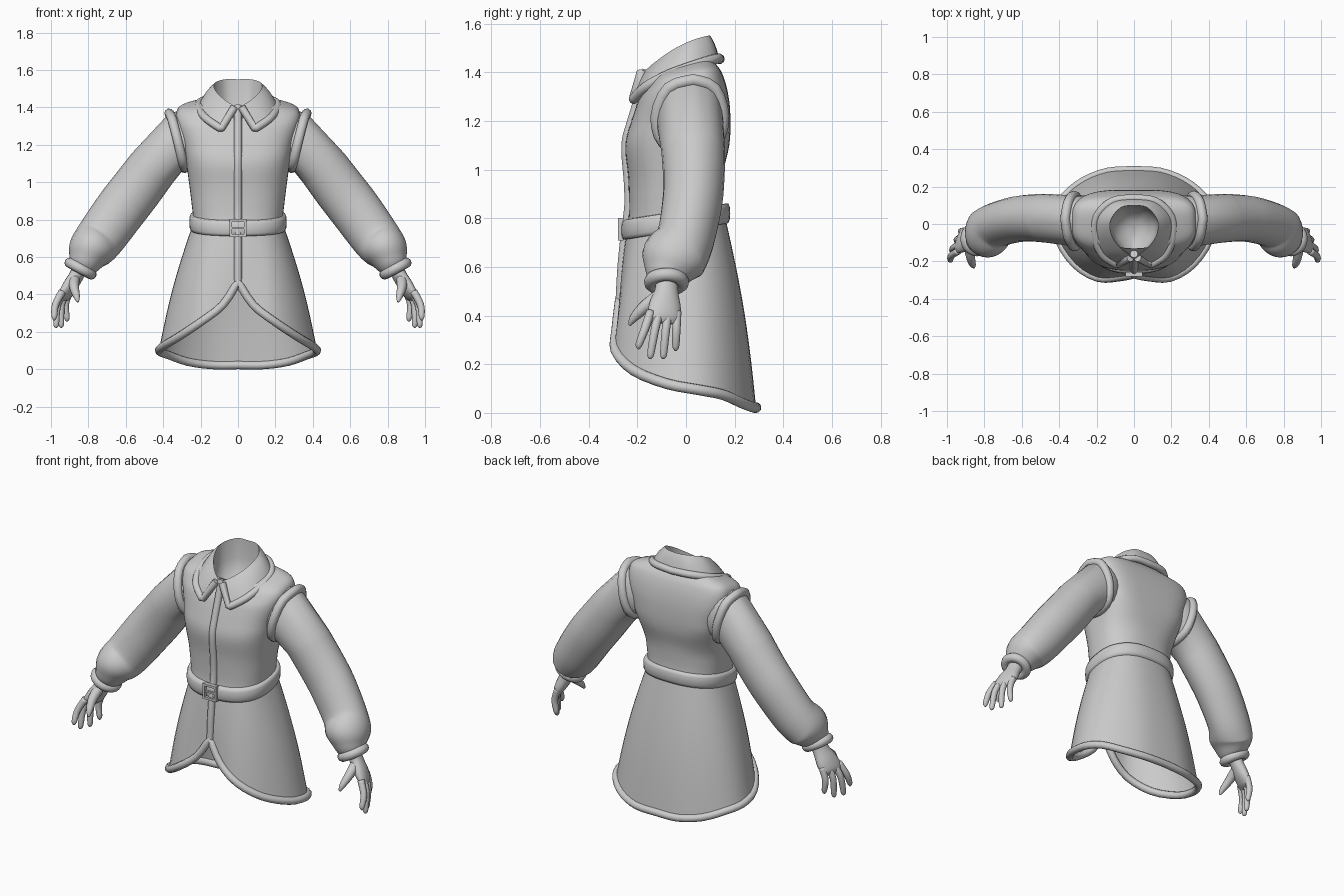
import bpy, bmesh
from math import sin, cos, pi
from mathutils import Vector

if "Cube" in bpy.data.objects:
    bpy.data.objects.remove(bpy.data.objects["Cube"])

GREY = (0.6, 0.6, 0.6, 1)
cloth = bpy.data.materials.new("plain_grey")
cloth.use_nodes = True
cloth.diffuse_color = GREY
cloth.node_tree.nodes["Principled BSDF"].inputs["Base Color"].default_value = GREY


def link(name, data):
    data.materials.append(cloth)
    ob = bpy.data.objects.new(name, data)
    bpy.context.collection.objects.link(ob)
    return ob


def smooth(pts, n=5):
    """Catmull-Rom sampling through tuples of any length."""
    out = []
    for i in range(len(pts) - 1):
        a, b, c, d = pts[max(i - 1, 0)], pts[i], pts[i + 1], pts[min(i + 2, len(pts) - 1)]
        for k in range(n):
            t = k / n
            out.append(tuple(0.5 * (2 * q + (r - p) * t + (2 * p - 5 * q + 4 * r - s) * t * t
                                    + (3 * q - p - 3 * r + s) * t ** 3)
                             for p, q, r, s in zip(a, b, c, d)))
    return out + [tuple(pts[-1])]


def flip(pts):
    return [(-p[0], *p[1:]) for p in pts]


def both_sides(half):
    """Closed loop from a half loop that starts and ends on the centre line."""
    return half + flip(half[-2:0:-1])


def loft(name, rings, closed=True, start_cap=False, end_cap=False):
    bm = bmesh.new()
    rows = [[bm.verts.new(p) for p in r] for r in rings]
    n = len(rows[0])
    for lo, hi in zip(rows, rows[1:]):
        for i in range(n if closed else n - 1):
            j = (i + 1) % n
            bm.faces.new((lo[i], lo[j], hi[j], hi[i]))
    if start_cap:
        bm.faces.new(rows[0])
    if end_cap:
        bm.faces.new(rows[-1])
    bmesh.ops.recalc_face_normals(bm, faces=bm.faces)
    me = bpy.data.meshes.new(name)
    bm.to_mesh(me)
    bm.free()
    me.shade_smooth()
    return link(name, me)


def limb(name, path, put, sides=16, n=5, start=(), wide=(0, 1, 0)):
    """Elliptical tube; path points are x, y, z, thickness, depth along wide."""
    path = smooth(path, n)
    cs = [Vector(p[:3]) for p in path]
    rings = list(start)
    for i, p in enumerate(path):
        t = (cs[min(i + 1, len(cs) - 1)] - cs[max(i - 1, 0)]).normalized()
        v = Vector(wide)
        v = (v - t * v.dot(t)).normalized()
        u = t.cross(v)
        rings.append([tuple(cs[i] + u * p[3] * cos(a) + v * p[4] * sin(a))
                      for a in (2 * pi * k / sides for k in range(sides))])
    return loft(name, [put(r) for r in rings], start_cap=True, end_cap=True)


def piping(name, pts, r, cyclic=False):
    cu = bpy.data.curves.new(name, "CURVE")
    cu.dimensions = "3D"
    cu.bevel_depth = r
    cu.bevel_resolution = 3
    cu.use_fill_caps = True
    sp = cu.splines.new("POLY")
    sp.points.add(len(pts) - 1)
    for q, p in zip(sp.points, pts):
        q.co = (*p, 1)
    sp.use_cyclic_u = cyclic
    return link(name, cu)


def box(name, loc, size):
    bm = bmesh.new()
    bmesh.ops.create_cube(bm, size=1)
    for v in bm.verts:
        v.co = Vector([c * s for c, s in zip(v.co, size)]) + Vector(loc)
    me = bpy.data.meshes.new(name)
    bm.to_mesh(me)
    bm.free()
    return link(name, me)


# Torso: rings of height, half width, front y, back y; squarer across the shoulders
HALF = 27


def body_ring(z, w, front, back, grow=0.0, lift=0.0):
    half = []
    mid, dep = (front + back) / 2, (back - front) / 2 + grow
    square = max(0, min(1, (z - 0.95) / 0.2, (1.44 - z) / 0.05))
    for i in range(HALF + 1):
        a = pi * i / HALF
        s, c = max(sin(a), 0), cos(a)
        e = 0.82 - square * (0.12 if c > 0 else 0.32)
        x = (w + grow) * s ** e
        y = mid - dep * abs(c) ** e * (1 if c > 0 else -1)
        shear = 0.16 * (y + 0.05) * max(0, (1.1 - z) / 0.32) + 0.3 * y * max(0, (z - 1.3) / 0.14)
        half.append((0 if i in (0, HALF) else x, y, z + shear + lift))
    return half


WAIST = (0.785, 0.237, -0.243, 0.158)
profile = [WAIST, (0.85, 0.244, -0.235, 0.15), (0.98, 0.26, -0.238, 0.155),
           (1.1, 0.277, -0.25, 0.178), (1.2, 0.295, -0.225, 0.183), (1.3, 0.325, -0.19, 0.175),
           (1.37, 0.33, -0.155, 0.15), (1.41, 0.29, -0.135, 0.12), (1.44, 0.17, -0.13, 0.1)]
loft("coat_body", [both_sides(body_ring(*p)) for p in smooth(profile, 4)])

# Skirt flares from the waist to a hem cut away at the front
hem = smooth([(0, -0.27, 0.47), (0.08, -0.285, 0.345), (0.195, -0.288, 0.255),
              (0.315, -0.215, 0.175), (0.405, -0.08, 0.12), (0.42, 0.05, 0.095),
              (0.37, 0.15, 0.075), (0.27, 0.23, 0.04), (0.14, 0.28, 0.022), (0, 0.288, 0.022)], 3)
top = body_ring(*WAIST)
rows = []
for k in range(13):
    t = k / 12
    row = []
    for i, (p, q) in enumerate(zip(top, hem)):
        v = Vector(p).lerp(Vector(q), t)
        a = pi * i / HALF
        bulge = 0.016 * sin(pi * t) * (1 - 0.7 * max(cos(a), 0))
        row.append((v.x + bulge * sin(a), v.y - bulge * cos(a), v.z))
    rows.append(both_sides(row))
loft("skirt", rows)
piping("hem_trim", both_sides(hem), 0.022, True)
piping("front_trim", smooth([(0, -0.16, 1.41), (0, -0.185, 1.32), (0, -0.222, 1.2),
                             (0, -0.246, 1.1), (0, -0.236, 0.95), (0, -0.234, 0.85),
                             (0, -0.248, 0.74), (0, -0.262, 0.6), (0, -0.27, 0.455)]), 0.021)

# Belt and square buckle
section = [(0, -0.042), (0.016, -0.04), (0.022, -0.025), (0.024, 0), (0.022, 0.025),
           (0.016, 0.04), (0, 0.042)]
loft("belt", [both_sides(body_ring(*WAIST, grow=g, lift=h)) for g, h in section])
for s in (-1, 1):
    box("buckle_side", (s * 0.038, -0.268, 0.755), (0.014, 0.024, 0.094))
    box("buckle_bar", (0, -0.268, 0.755 + s * 0.04), (0.09, 0.024, 0.014))
box("buckle_prong", (0, -0.268, 0.755), (0.07, 0.016, 0.01))

# Collar: folded leaf from the neck rim out to the pointed edge
rim = smooth([(0, 0.1, 1.55), (0.07, 0.088, 1.55), (0.125, 0.02, 1.53),
              (0.12, -0.06, 1.49), (0.07, -0.13, 1.44), (0.012, -0.17, 1.405)])
edge = smooth([(0, 0.138, 1.455), (0.115, 0.122, 1.455), (0.2, 0.04, 1.43),
               (0.208, -0.07, 1.39), (0.17, -0.165, 1.34), (0.098, -0.215, 1.29)])
leaf = []
for t in (0, 0.25, 0.5, 0.75, 1):
    row = [Vector(p).lerp(Vector(q), t) + Vector((0, 0, 0.012 * sin(pi * t)))
           for p, q in zip(rim, edge)]
    leaf.append([tuple(v) for v in row])
loft("collar", [flip(r[:0:-1]) + r for r in leaf], closed=False)
trim = edge + [(0.086, -0.214, 1.291), (0.02, -0.182, 1.4)]
piping("collar_trim", flip(trim[:0:-1]) + trim, 0.021)

# Lining inside the neck, closed at the bottom
lining = [[(x * f, (y + 0.02) * f - 0.02, z * g + (1 - g) * 1.46 - d) for x, y, z in rim]
          for f, g, d in ((1, 1, 0), (0.97, 0.8, 0.1), (0.8, 0.4, 0.17), (0.3, 0.1, 0.2))]
loft("neck_lining", [r + flip(r[:0:-1]) for r in lining], end_cap=True)

# Armhole outline, shared by the piping and the top of the sleeve
hole = smooth([(0.368, 0.03, 1.368), (0.352, 0.115, 1.335), (0.322, 0.152, 1.22),
               (0.296, 0.12, 1.11), (0.286, 0.015, 1.075), (0.296, -0.09, 1.11),
               (0.322, -0.12, 1.22), (0.352, -0.07, 1.335), (0.368, 0.03, 1.368)], 3)[:-1]
shoulder = [(x - 0.14, y, z + 0.035) for x, y, z in hole]

for side, put in (("left", list), ("right", flip)):
    piping(side + "_armhole_trim", put(hole), 0.026, True)

    # Sleeve, full at the wrist, gathered into a rolled cuff
    sleeve = [(0.46, 0.03, 1.073, 0.135, 0.131), (0.545, 0.032, 0.96, 0.138, 0.126),
              (0.63, 0.024, 0.85, 0.138, 0.123), (0.735, -0.006, 0.705, 0.132, 0.12),
              (0.79, -0.05, 0.635, 0.12, 0.135), (0.82, -0.073, 0.575, 0.09, 0.1),
              (0.838, -0.08, 0.54, 0.07, 0.07)]
    limb(side + "_sleeve", sleeve, put, 24, start=(shoulder, hole))
    ring = [(0.842 + 0.058 * cos(a), -0.08 + 0.065 * sin(a), 0.538 + 0.031 * cos(a))
            for a in (2 * pi * k / 28 for k in range(28))]
    piping(side + "_cuff", put(ring), 0.028, True)

    # Hand with four fingers and a thumb
    palm = [(0.835, -0.08, 0.56, 0.043, 0.047), (0.864, -0.08, 0.5, 0.038, 0.05),
            (0.9, -0.085, 0.44, 0.036, 0.068), (0.927, -0.09, 0.395, 0.027, 0.07),
            (0.938, -0.09, 0.37, 0.012, 0.057)]
    limb(side + "_palm", palm, put, wide=(-0.4, 1, 0))
    tips = {"index": (0.982, -0.193, 0.262), "middle": (0.972, -0.145, 0.222),
            "ring": (0.945, -0.092, 0.222), "little": (0.915, -0.042, 0.255)}
    for k, (finger, (x, y, z)) in enumerate(tips.items()):
        bx, by = 0.94 - 0.013 * k, -0.145 + 0.036 * k
        path = [(bx, by, 0.415, 0.02, 0.019),
                (0.5 * (x + bx) + 0.015, (by + y) / 2, 0.345, 0.019, 0.018),
                (x, y, z + 0.02, 0.015, 0.015), (x, y, z, 0.004, 0.004)]
        limb(f"{side}_{finger}_finger", path, put, 10, 4)
    thumb = [(0.875, -0.1, 0.485, 0.03, 0.03), (0.876, -0.165, 0.44, 0.026, 0.027),
             (0.863, -0.215, 0.39, 0.018, 0.018), (0.856, -0.232, 0.36, 0.006, 0.006)]
    limb(side + "_thumb", thumb, put, 10, 4)
